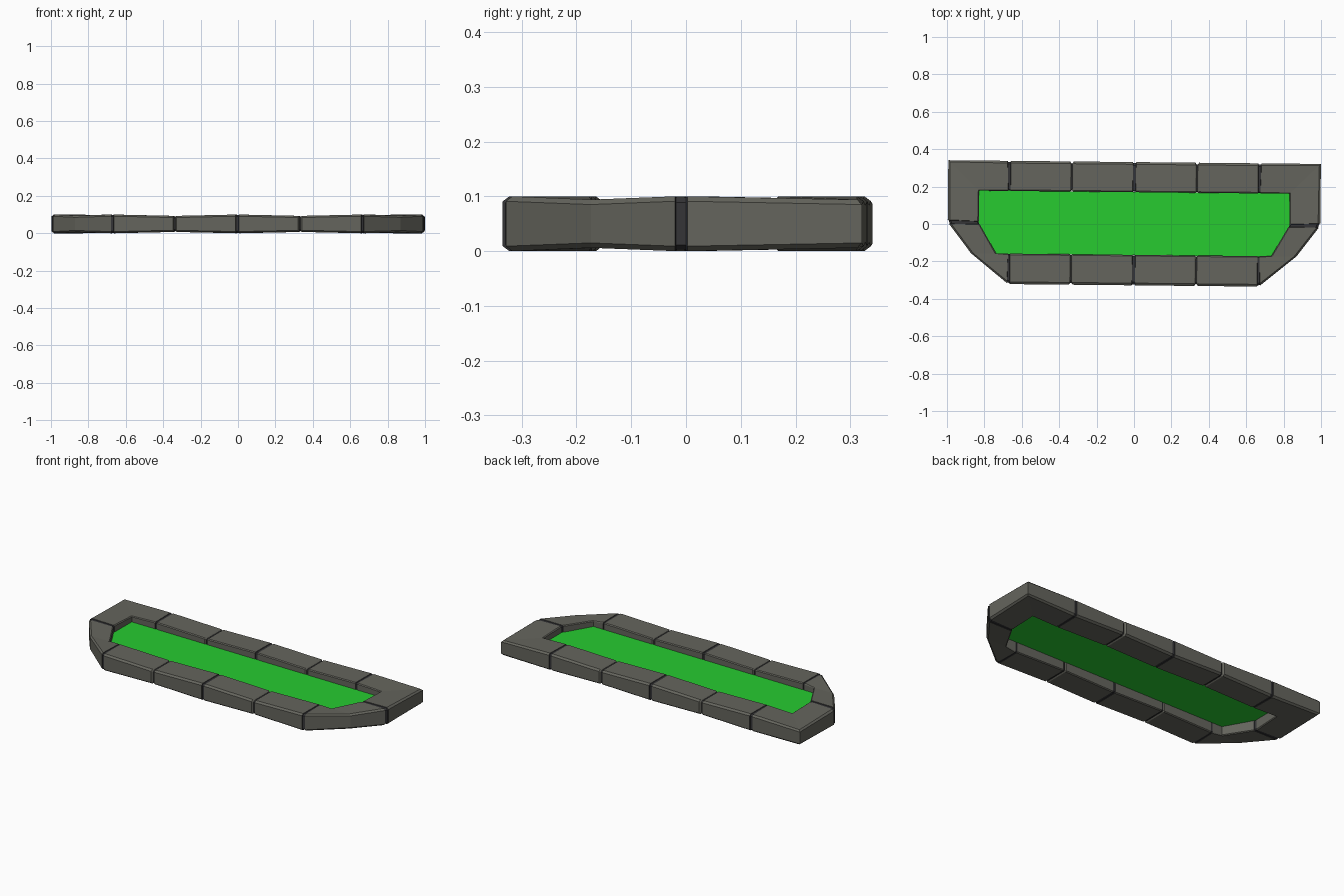
import bpy, bmesh
from mathutils import Vector, Matrix

if "Cube" in bpy.data.objects:
    bpy.data.objects.remove(bpy.data.objects["Cube"])

ROT = Matrix.Rotation(-0.01, 4, 'Z')
MID = 0.05


def material(name, rgb):
    m = bpy.data.materials.new(name)
    m.diffuse_color = (*rgb, 1)
    m.use_nodes = True
    m.node_tree.nodes["Principled BSDF"].inputs["Base Color"].default_value = m.diffuse_color
    return m


stone = material("stone", (0.13, 0.13, 0.11))
mortar = material("mortar", (0.035, 0.035, 0.038))
green = material("grass_green", (0.02, 0.6, 0.03))


def make_object(name, bm, mats):
    bmesh.ops.recalc_face_normals(bm, faces=bm.faces)
    bm.transform(ROT)
    me = bpy.data.meshes.new(name)
    bm.to_mesh(me)
    bm.free()
    for m in mats:
        me.materials.append(m)
    ob = bpy.data.objects.new(name, me)
    bpy.context.collection.objects.link(ob)
    return ob


# Border stations for the right half: outer point, inner point, kind of joint
half = [((0, -.328), (0, -.165), 'mortar'),
        ((.335, -.328), (.335, -.165), 'notch'),
        ((.67, -.328), (.67, -.165), 'mortar'),
        ((.87, -.165), (.735, -.165), 'corner'),
        ((.996, 0), (.83, 0), 'mortar'),
        ((.996, .331), (.83, .17), 'corner'),
        ((.67, .331), (.67, .17), 'mortar'),
        ((.335, .331), (.335, .17), 'notch'),
        ((0, .331), (0, .17), 'mortar')]
flip = [((-o[0], o[1]), (-i[0], i[1]), k) for o, i, k in half[-2:0:-1]]
ring = [(Vector(o), Vector(i), k) for o, i, k in half + flip]

# Half height of the stones at each kind of station
HEIGHT = {'mortar': .05, 'notch': .043, 'corner': .044}


def section(bm, outer, inner, hh, inset):
    """Chamfered rectangle between the outer and inner edge."""
    d = (inner - outer).normalized()
    o, i = outer + d * inset, inner - d * inset * .5
    h = hh - inset * .5
    c, v = .012, .009
    prof = [(o, -h + v), (o, h - v), (o + d * c, h), (i - d * c * .5, h),
            (i, h - v * .5), (i, -h + v * .5), (i - d * c * .5, -h), (o + d * c, -h)]
    return [bm.verts.new((p.x, p.y, MID + z)) for p, z in prof]


# Stone border: one closed sweep with recessed joints
bm = bmesh.new()
loops = []
n = len(ring)
for k, (o, i, kind) in enumerate(ring):
    hh = HEIGHT[kind]
    if kind == 'corner':
        loops.append((section(bm, o, i, hh, 0), 0))
        continue

    def near(w):
        po, pi, _ = ring[(k + (1 if w > 0 else -1)) % n]
        t = abs(w) / (po - o).length
        return o.lerp(po, t), i.lerp(pi, t)

    if kind == 'mortar':
        w = .013 if abs(o.x) > .9 else .009
        steps = [(-w, 0, 1), (-w * .8, .005, 1), (w * .8, .005, 1), (w, 0, 0)]
    else:
        steps = [(-.01, 0, 0), (-.003, .01, 1), (.003, .01, 0), (.01, 0, 0)]
    for w, inset, mat in steps:
        loops.append((section(bm, *near(w), hh, inset), mat))

for a, (la, mat) in enumerate(loops):
    lb = loops[(a + 1) % len(loops)][0]
    for j in range(8):
        f = bm.faces.new((la[j], la[(j + 1) % 8], lb[(j + 1) % 8], lb[j]))
        f.material_index = mat
make_object("stone_border", bm, [stone, mortar])

# Grass bed filling the inside of the border
bm = bmesh.new()
pts = [i for o, i, k in ring]
bm.faces.new([bm.verts.new((p.x * 1.003, p.y * 1.01, .06)) for p in pts])
bed = make_object("grass_bed", bm, [green])
if bed.data.polygons[0].normal.z < 0:
    bed.data.flip_normals()
